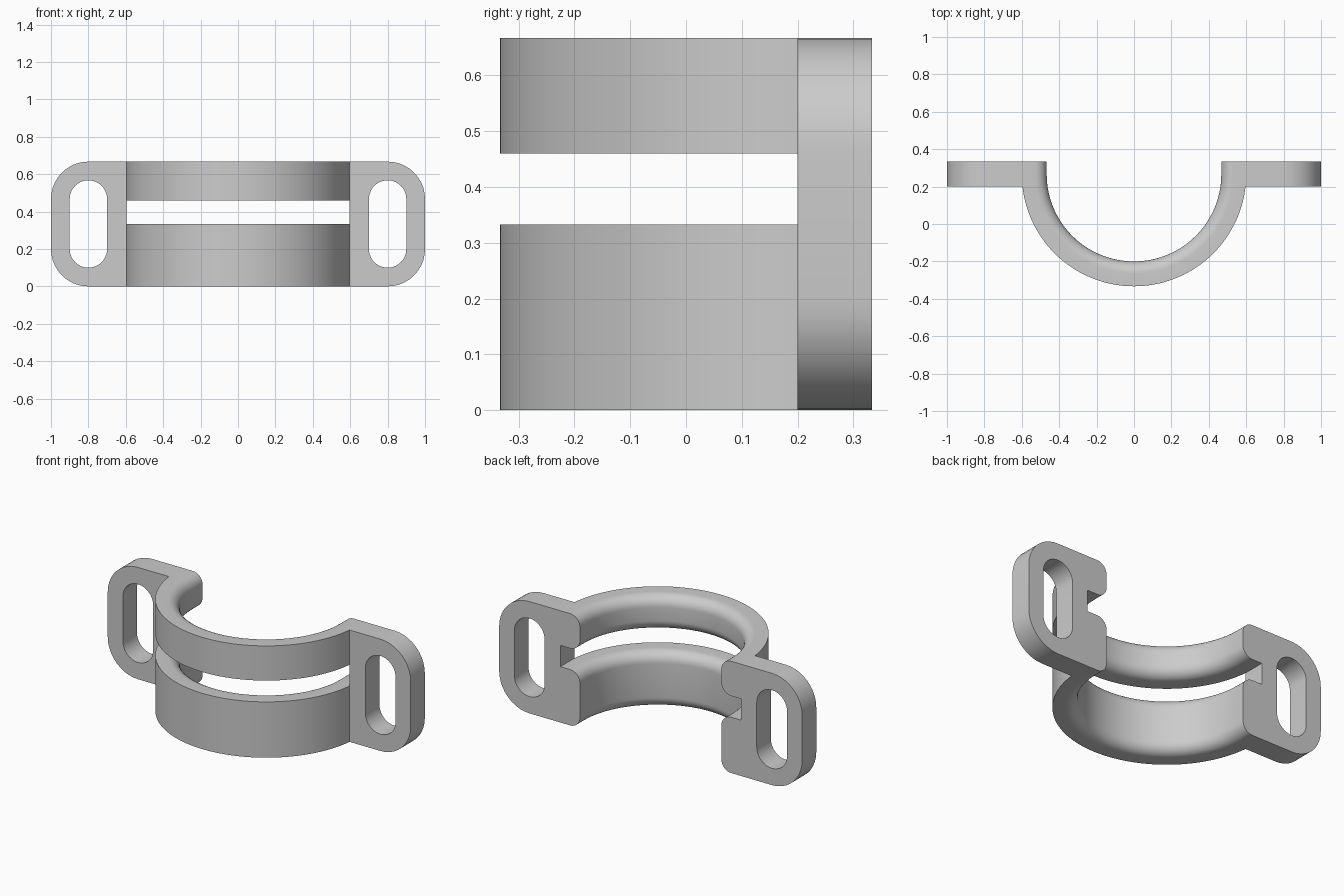
import bpy, bmesh, math

if "Cube" in bpy.data.objects:
    bpy.data.objects.remove(bpy.data.objects["Cube"])

H, T = 0.667, 0.133            # overall height, wall thickness
CY, RI, RO = 0.267, 0.467, 0.6  # ring centre, inner and outer radius
BACK, FRONT = 0.333, 0.2       # tab faces
GAP0, GAP1 = 0.333, 0.46       # slot between the two bands
FIL = 0.065                    # rounding of the inner band edges
A0 = math.asin((CY - FRONT) / RO)
XW = RO * math.cos(A0)         # where the ring meets the tab


def arc(cx, cz, r, a0, a1, n=10):
    """Points on an arc, angles in degrees."""
    return [(cx + r * math.cos(math.radians(a0 + (a1 - a0) * i / n)),
             cz + r * math.sin(math.radians(a0 + (a1 - a0) * i / n))) for i in range(n + 1)]


def add_band(bm, z0, z1):
    """Half ring swept from the back face round to the middle."""
    section = [(T, z0), (T, z1)]
    section += arc(FIL, z1 - FIL, FIL, 90, 180, 8)
    section += arc(FIL, z0 + FIL, FIL, 180, 270, 8)
    path = [((RI, BACK), (XW, BACK)), ((RI, CY), (XW, CY))]
    n = 32
    for i in range(n + 1):
        a = A0 + (math.pi / 2 - A0) * i / n
        c, s = math.cos(a), math.sin(a)
        path.append(((RI * c, CY - RI * s), (RO * c, CY - RO * s)))
    rings = []
    for (ix, iy), (ox, oy) in path:
        rings.append([bm.verts.new((ix + (ox - ix) * d / T, iy + (oy - iy) * d / T, z))
                      for d, z in section])
    m = len(section)
    for k in range(len(rings) - 1):
        for j in range(m):
            if j == 0 and k < 2:    # open where the tab joins on
                continue
            bm.faces.new((rings[k][j], rings[k][(j + 1) % m],
                          rings[k + 1][(j + 1) % m], rings[k + 1][j]))
    bm.faces.new(rings[0])


def add_tab(bm):
    """Side plate with rounded outer corners and a long bolt hole."""
    outline = [(XW, H), (XW, GAP1), (XW, GAP0), (XW, 0)]
    outline += arc(0.8, 0.2, 0.2, -90, 0) + arc(0.8, H - 0.2, 0.2, 0, 90)
    hole = arc(0.8, 0.2, 0.1, 180, 360, 20) + arc(0.8, H - 0.2, 0.1, 0, 180, 20)
    ends = {FRONT: [], BACK: []}
    for loop in (outline, hole):
        rows = [[bm.verts.new((x, y, z)) for x, z in loop] for y in (FRONT, CY, BACK)]
        m = len(loop)
        for r in range(2):
            for j in range(m):
                if loop is outline and j in (0, 2):   # open where the bands join on
                    continue
                q = (j + 1) % m
                bm.faces.new((rows[r][j], rows[r][q], rows[r + 1][q], rows[r + 1][j]))
        for y, row in ((FRONT, rows[0]), (BACK, rows[2])):
            for j in range(m):
                pair = (row[j], row[(j + 1) % m])
                ends[y].append(bm.edges.get(pair) or bm.edges.new(pair))
    for edges in ends.values():
        bmesh.ops.triangle_fill(bm, use_beauty=True, edges=edges)


bm = bmesh.new()
add_band(bm, 0, GAP0)
add_band(bm, GAP1, H)
add_tab(bm)
bmesh.ops.remove_doubles(bm, verts=bm.verts[:], dist=0.0005)

# mirror the half to the other side and close the seam
copy = bmesh.ops.duplicate(bm, geom=bm.verts[:] + bm.edges[:] + bm.faces[:])["geom"]
for v in copy:
    if isinstance(v, bmesh.types.BMVert):
        v.co.x = -v.co.x
bmesh.ops.remove_doubles(bm, verts=bm.verts[:], dist=0.0005)
bmesh.ops.recalc_face_normals(bm, faces=bm.faces[:])

mesh = bpy.data.meshes.new("clamp_bracket")
bm.to_mesh(mesh)
bm.free()
bracket = bpy.data.objects.new("clamp_bracket", mesh)
bpy.context.collection.objects.link(bracket)

grey = bpy.data.materials.new("plain_grey")
grey.diffuse_color = (0.6, 0.6, 0.6, 1)
grey.use_nodes = True
grey.node_tree.nodes["Principled BSDF"].inputs["Base Color"].default_value = grey.diffuse_color
mesh.materials.append(grey)

bpy.context.view_layer.objects.active = bracket
bracket.select_set(True)
bpy.ops.object.shade_smooth_by_angle(angle=math.radians(30))
